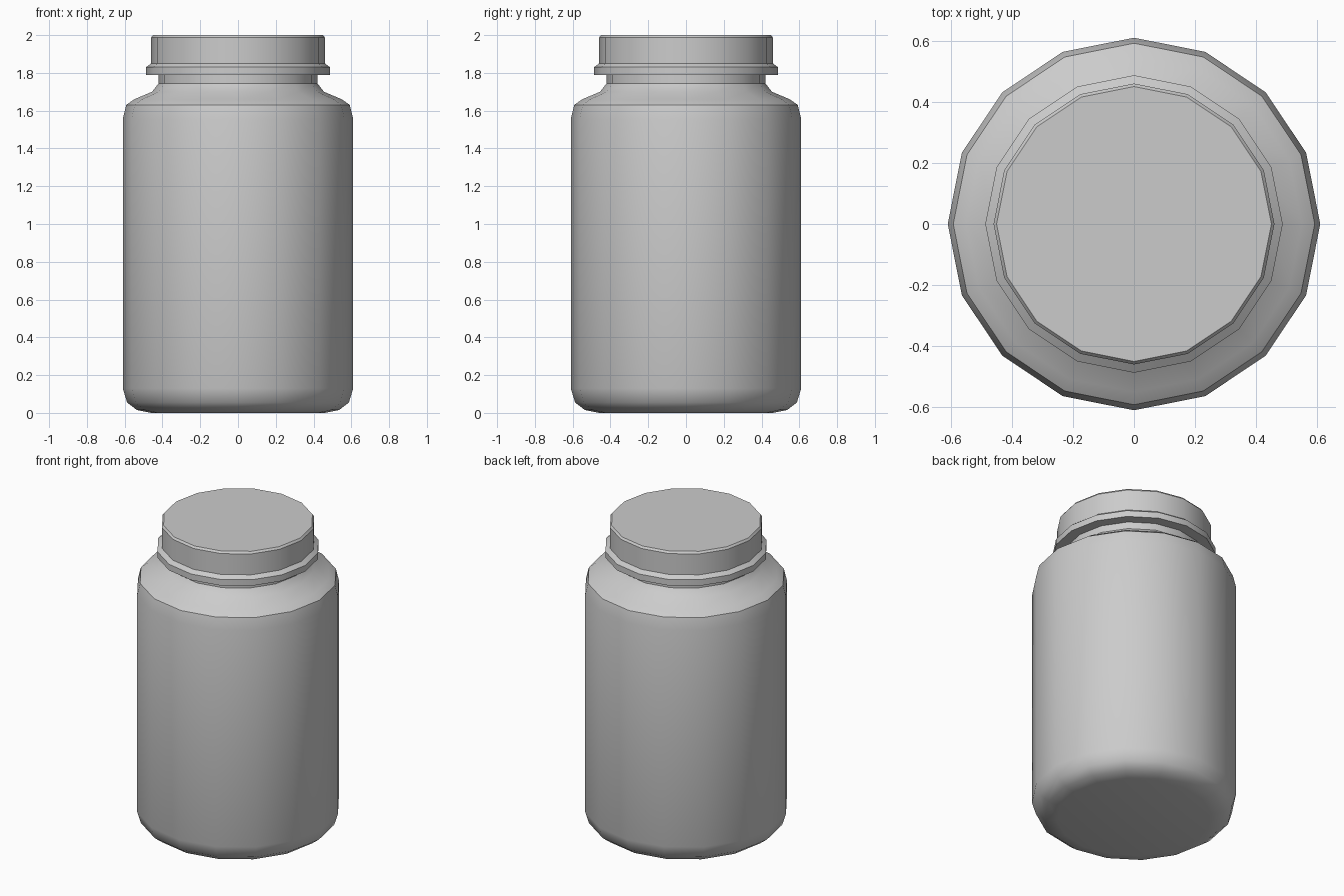
import bpy, bmesh, math

if "Cube" in bpy.data.objects:
    bpy.data.objects.remove(bpy.data.objects["Cube"])

SIDES = 16


def lathe(name, profile, angle=36):
    """Revolve (radius, height) points round z and close both ends."""
    bm = bmesh.new()
    rings = []
    for r, z in profile:
        rings.append([bm.verts.new((r * math.cos(2 * math.pi * i / SIDES),
                                    r * math.sin(2 * math.pi * i / SIDES), z))
                      for i in range(SIDES)])
    for a, b in zip(rings, rings[1:]):
        for i in range(SIDES):
            j = (i + 1) % SIDES
            bm.faces.new((a[i], a[j], b[j], b[i]))
    bm.faces.new(rings[0][::-1])
    bm.faces.new(rings[-1])
    mesh = bpy.data.meshes.new(name)
    bm.to_mesh(mesh)
    bm.free()
    obj = bpy.data.objects.new(name, mesh)
    bpy.context.collection.objects.link(obj)
    bpy.ops.object.select_all(action='DESELECT')
    obj.select_set(True)
    bpy.context.view_layer.objects.active = obj
    bpy.ops.object.shade_smooth_by_angle(angle=math.radians(angle))
    return obj


# Jar body: rounded base, straight wall, soft shoulder and neck
lathe("jar_body", [
    (0.46, 0.0), (0.535, 0.015), (0.587, 0.055), (0.61, 0.13),
    (0.61, 1.555), (0.592, 1.63), (0.55, 1.66), (0.455, 1.70),
    (0.42, 1.745), (0.42, 1.80)])

# Lid: flared lower band, straight side, bevelled top edge
lathe("lid", [
    (0.487, 1.79), (0.487, 1.83), (0.46, 1.85),
    (0.46, 1.987), (0.45, 2.0)], angle=30)
